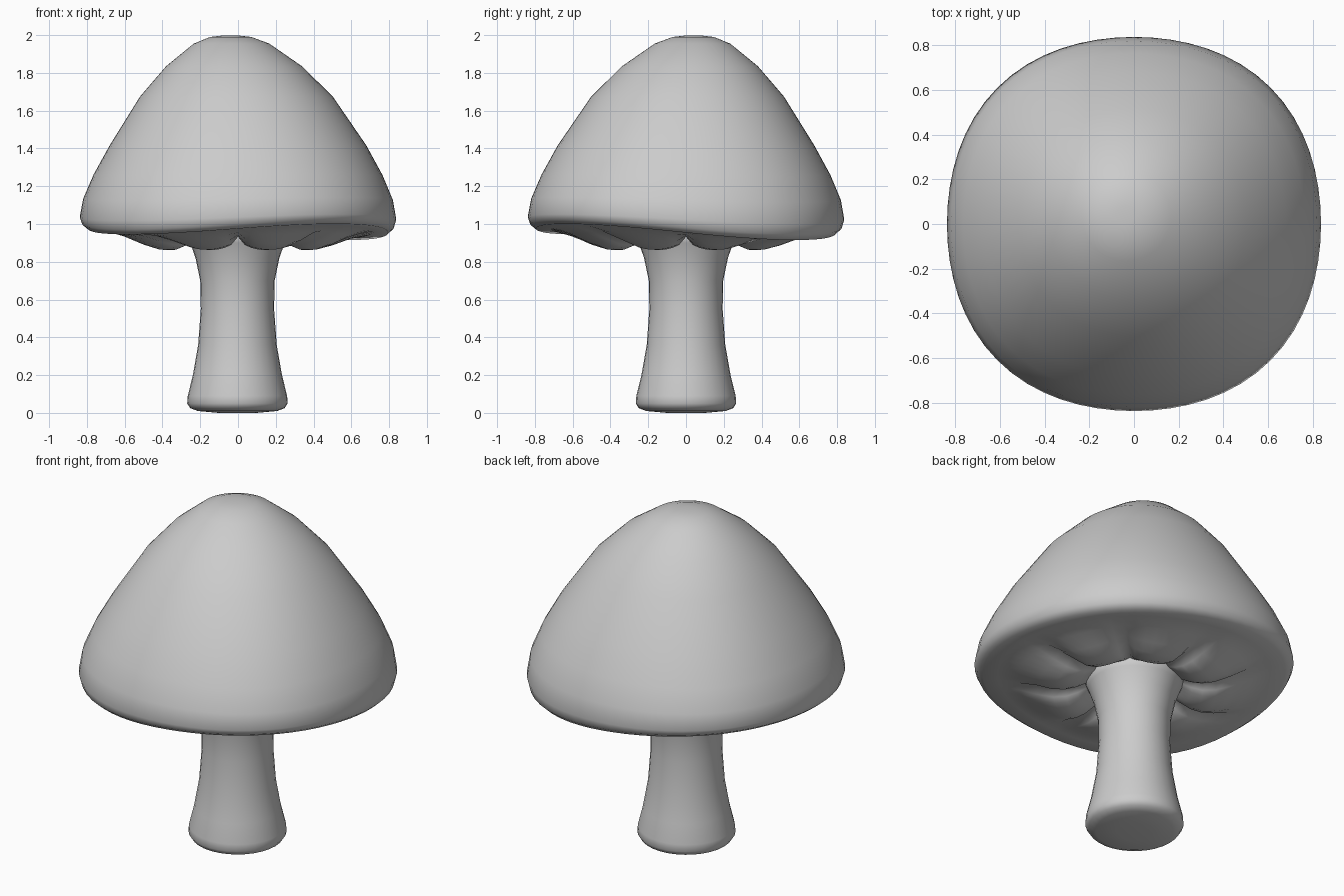
import bpy, bmesh
from math import sin, cos, pi, sqrt

if "Cube" in bpy.data.objects:
    bpy.data.objects.remove(bpy.data.objects["Cube"])


def loft(name, rings, close_angle=60):
    """Skin a list of equal-length point rings and cap both ends."""
    bm = bmesh.new()
    loops = [[bm.verts.new(p) for p in ring] for ring in rings]
    n = len(loops[0])
    for a, b in zip(loops, loops[1:]):
        for i in range(n):
            j = (i + 1) % n
            bm.faces.new((a[i], a[j], b[j], b[i]))
    bm.faces.new(loops[0])
    bm.faces.new(loops[-1])
    bmesh.ops.recalc_face_normals(bm, faces=bm.faces)
    mesh = bpy.data.meshes.new(name)
    bm.to_mesh(mesh)
    bm.free()
    obj = bpy.data.objects.new(name, mesh)
    bpy.context.collection.objects.link(obj)
    mesh.shade_smooth()
    return obj


SEG = 64
ANGLES = [2 * pi * i / SEG for i in range(SEG)]

# Cap: (radius, height, rim wave, crease height), from the tip over the rim to the stem
CAP = [
    (0.04, 1.998, 0, 0), (0.11, 1.99, 0, 0), (0.20, 1.955, 0, 0),
    (0.36, 1.835, 0, 0), (0.51, 1.675, 0, 0), (0.68, 1.415, 0, 0),
    (0.765, 1.26, 0.1, 0), (0.82, 1.13, 0.3, 0), (0.838, 1.03, 0.6, 0),
    (0.825, 0.99, 0.9, 0), (0.795, 0.965, 1, 0), (0.72, 0.965, 0.8, 0),
    (0.62, 0.935, 0.4, 0.015), (0.52, 0.890, 0.15, 0.05),
    (0.44, 0.864, 0, 0.07), (0.37, 0.862, 0, 0.07),
    (0.31, 0.885, 0, 0.05), (0.26, 0.92, 0, 0.02), (0.20, 0.96, 0, 0),
]


def cap_ring(r, z, wave, crease):
    ring = []
    lean = max(0.0, (z - 1.4) / 0.6) ** 2 * 0.04     # tip leans to back left
    square = 0.016 * min(1, r / 0.8) ** 2            # slightly squarish outline
    for a in ANGLES:
        rr = r * (1 + square * (1 - cos(4 * a)))
        dz = 0.035 * cos(2 * (a + pi / 4)) - 0.015 * cos(a - pi / 4)
        pinch = (1 - sqrt(abs(sin(4 * a)))) * crease
        ring.append((rr * cos(a) - lean, rr * sin(a) + lean, z + wave * dz + pinch))
    return ring


loft("mushroom_cap", [cap_ring(*p) for p in CAP])

# Stem: flared foot, narrow waist, widening into the cap
STEM = [
    (0.10, 0.0), (0.21, 0.01), (0.25, 0.025), (0.266, 0.05), (0.263, 0.09),
    (0.236, 0.20), (0.208, 0.36), (0.194, 0.55), (0.197, 0.70),
    (0.222, 0.82), (0.25, 0.90), (0.28, 0.97),
]
loft("mushroom_stem",
     [[(r * cos(a) - 0.003, r * sin(a), z) for a in ANGLES[::2]] for r, z in STEM])
